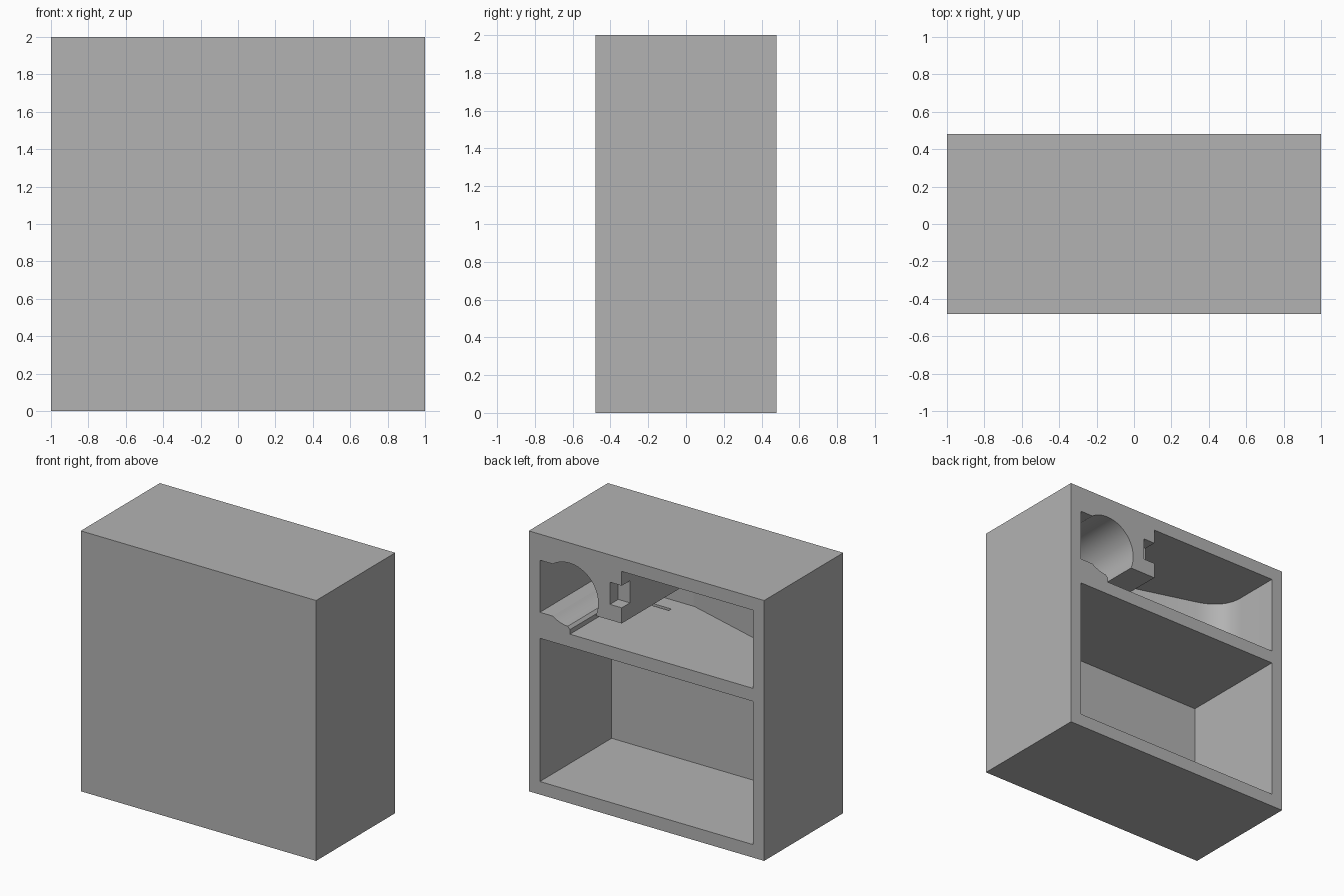
import bpy
import bmesh
import math
from mathutils import Vector

cube = bpy.data.objects.get("Cube")
if cube:
    bpy.data.objects.remove(cube, do_unlink=True)

W, D, H = 1.0, 0.48, 2.0      # half width, half depth, height
IN = 0.905                    # half width of the compartments
FRONT = -0.39                 # inner face of the front wall
OUT = 0.6                     # cutters reach past the open back

grey = bpy.data.materials.new("plain_grey")
grey.use_nodes = True
colour = (0.45, 0.45, 0.45, 1)
grey.diffuse_color = colour
grey.node_tree.nodes["Principled BSDF"].inputs["Base Color"].default_value = colour


def prism(name, points, offset):
    """Closed solid: a flat outline pushed along an offset."""
    bm = bmesh.new()
    face = bm.faces.new([bm.verts.new(p) for p in points])
    top = bmesh.ops.extrude_face_region(bm, geom=[face])
    verts = [g for g in top["geom"] if isinstance(g, bmesh.types.BMVert)]
    bmesh.ops.translate(bm, verts=verts, vec=offset)
    bmesh.ops.recalc_face_normals(bm, faces=bm.faces)
    mesh = bpy.data.meshes.new(name)
    bm.to_mesh(mesh)
    bm.free()
    obj = bpy.data.objects.new(name, mesh)
    bpy.context.collection.objects.link(obj)
    mesh.materials.append(grey)
    return obj


def box(name, x0, x1, y0, y1, z0, z1):
    pts = [(x0, y0, z0), (x1, y0, z0), (x1, y1, z0), (x0, y1, z0)]
    return prism(name, pts, (0, 0, z1 - z0))


# Outer case
case = box("case", -W, W, -D, D, 0, H)

# Lower compartment
cutters = [box("lower_compartment", -IN, IN, FRONT, OUT, 0.10, 1.20)]

# Round bay with a side pocket and a low passage, one outline in x and z
cx, cz, r = 0.655, 1.6, 0.245
low = math.asin(-0.2 / r)
end = math.pi + math.asin(0.1 / r)


def arc(a0, a1, n):
    return [(cx + r * math.cos(a0 + (a1 - a0) * i / n),
             cz + r * math.sin(a0 + (a1 - a0) * i / n)) for i in range(n + 1)]


outline = [(0.2, 1.3), (0.65, 1.3), (0.65, 1.335)]
outline += arc(-math.pi / 2 + 0.06, low, 6)
outline += [(IN, 1.4), (IN, 1.8)]
outline += arc(-low, end, 28)
outline += [(0.2, 1.5)]
cutters.append(prism("round_bay", [(x, FRONT, z) for x, z in outline],
                     (0, OUT - FRONT, 0)))

# Upper compartment with a slanted front wall and a rounded corner
a, b, c = Vector((-0.69, -0.127)), Vector((-IN, -0.065)), Vector((-IN, 0.13))
plan = [(0.21, OUT), (0.21, FRONT), (0.2, FRONT)]
for i in range(17):
    t = i / 16
    plan.append(tuple(a * (1 - t) ** 2 + b * 2 * t * (1 - t) + c * t ** 2))
plan.append((-IN, OUT))
cutters.append(prism("upper_compartment", [(x, y, 1.3) for x, y in plan],
                     (0, 0, 0.6)))

# Shallow notch in the hanging block and groove in the shelf
cutters.append(box("block_notch", 0.15, 0.31, 0.38, OUT, 1.62, 1.79))
cutters.append(box("shelf_groove", 0.31, 0.54, -0.265, -0.235, 1.27, 1.35))

for cutter in cutters:
    cutter.hide_render = True
    mod = case.modifiers.new(cutter.name, "BOOLEAN")
    mod.operation = "DIFFERENCE"
    mod.solver = "EXACT"
    mod.object = cutter

# Bake the cuts and drop the cutters
graph = bpy.context.evaluated_depsgraph_get()
result = bpy.data.meshes.new_from_object(case.evaluated_get(graph))
case.modifiers.clear()
case.data = result
for cutter in cutters:
    bpy.data.objects.remove(cutter, do_unlink=True)

for o in bpy.context.selected_objects:
    o.select_set(False)
case.select_set(True)
bpy.context.view_layer.objects.active = case
bpy.ops.object.shade_smooth_by_angle(angle=math.radians(30))
